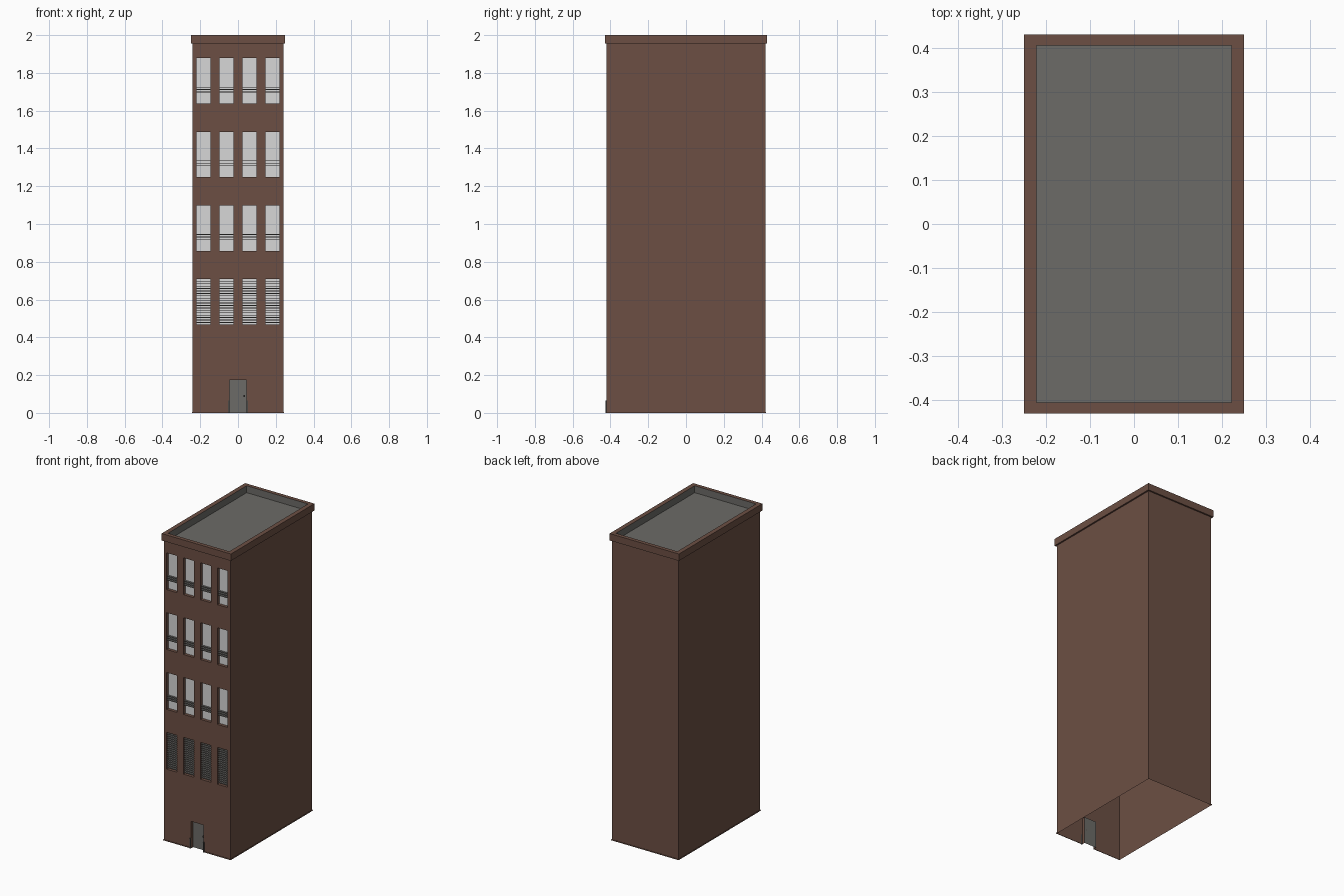
import bpy, bmesh

if "Cube" in bpy.data.objects:
    bpy.data.objects.remove(bpy.data.objects["Cube"])


def material(name, rgb):
    m = bpy.data.materials.new(name)
    m.diffuse_color = (*rgb, 1)
    m.use_nodes = True
    m.node_tree.nodes["Principled BSDF"].inputs["Base Color"].default_value = m.diffuse_color
    return m


BROWN = material("brown brick", (0.150, 0.078, 0.057))
GREY = material("warm grey", (0.150, 0.146, 0.136))
GLASS = material("pale glass", (0.68, 0.68, 0.68))
DARK = material("dark metal", (0.07, 0.065, 0.06))


def finish(bm, name, mats):
    bmesh.ops.remove_doubles(bm, verts=bm.verts, dist=1e-5)
    me = bpy.data.meshes.new(name)
    bm.to_mesh(me)
    bm.free()
    for m in mats:
        me.materials.append(m)
    ob = bpy.data.objects.new(name, me)
    bpy.context.collection.objects.link(ob)
    return ob


def quad(bm, pts, mat=0):
    f = bm.faces.new([bm.verts.new(p) for p in pts])
    f.material_index = mat


def box(bm, x0, x1, y0, y1, z0, z1):
    r = bmesh.ops.create_cube(bm, size=1)
    for v in r["verts"]:
        v.co = ((x0 + x1) / 2 + v.co.x * (x1 - x0),
                (y0 + y1) / 2 + v.co.y * (y1 - y0),
                (z0 + z1) / 2 + v.co.z * (z1 - z0))


W, D = 0.24, 0.42
EAVE = 1.955
DEPTH = 0.02
WIN_X = [(c - 0.037, c + 0.037) for c in (-0.183, -0.061, 0.061, 0.183)]
WIN_Z = [(0.468 + 0.39 * i, 0.708 + 0.39 * i) for i in range(4)]
DOOR = (-0.044, 0.044, 0.0, 0.175)


def corners(hx, hy, z):
    return [(-hx, -hy, z), (hx, -hy, z), (hx, hy, z), (-hx, hy, z)]


def loft(bm, rings, skip=(), grey_from=99):
    for i in range(len(rings) - 1):
        a, b = corners(*rings[i]), corners(*rings[i + 1])
        for k in range(4):
            if k not in skip:
                n = (k + 1) % 4
                quad(bm, [a[k], a[n], b[n], b[k]], 1 if i >= grey_from else 0)


# side and back walls, open underneath
bm = bmesh.new()
loft(bm, [(W, D, 0), (W, D, EAVE)], skip=(0,))
finish(bm, "side_and_back_walls", [BROWN])

# cornice, parapet and sunken roof
bm = bmesh.new()
loft(bm, [(W, D, EAVE), (0.25, 0.43, EAVE), (0.25, 0.43, 2.0),
          (0.221, 0.405, 2.0), (0.221, 0.405, 1.955)], grey_from=3)
quad(bm, corners(0.221, 0.405, 1.955), 1)
finish(bm, "cornice_and_roof", [BROWN, GREY])

# front wall: grid of cells, openings become recesses
bm = bmesh.new()
openings = [(x0, x1, z0, z1, 1) for x0, x1 in WIN_X for z0, z1 in WIN_Z]
openings.append((*DOOR, 2))
xs = sorted({-W, W} | {x for o in openings for x in o[:2]})
zs = sorted({0.0, EAVE} | {z for o in openings for z in o[2:4]})
y, yi = -D, -D + DEPTH
for x0, x1 in zip(xs, xs[1:]):
    for z0, z1 in zip(zs, zs[1:]):
        cx, cz = (x0 + x1) / 2, (z0 + z1) / 2
        if not any(o[0] < cx < o[1] and o[2] < cz < o[3] for o in openings):
            quad(bm, [(x0, y, z0), (x1, y, z0), (x1, y, z1), (x0, y, z1)])
for x0, x1, z0, z1, mat in openings:
    ring = [(x0, z0), (x1, z0), (x1, z1), (x0, z1)]
    quad(bm, [(x, yi, z) for x, z in ring], mat)
    for k in range(4):
        (ax, az), (bx, bz) = ring[k], ring[(k + 1) % 4]
        if az == bz == 0:
            continue
        quad(bm, [(ax, y, az), (bx, y, bz), (bx, yi, bz), (ax, yi, az)])
finish(bm, "front_wall", [BROWN, GLASS, GREY])

# horizontal slats: full louvres on the lowest row, three bars above
bm = bmesh.new()
for x0, x1 in WIN_X:
    for row, (z0, z1) in enumerate(WIN_Z):
        count, start = (18, 0.011) if row == 0 else (3, 0.061)
        for i in range(count):
            z = z0 + start + i * 0.0128
            box(bm, x0, x1, -D + 0.004, -D + 0.017, z - 0.002, z + 0.002)
finish(bm, "window_slats", [GREY])

# thin ground trim around the base
bm = bmesh.new()
r = 0.003
loft(bm, [(W + r, D + r, 0), (W + r, D + r, 0.005), (W, D, 0.005)], skip=(0,))
for x0, x1 in ((-W - r, DOOR[0]), (DOOR[1], W + r)):
    box(bm, x0, x1, -D - r, -D, 0, 0.005)
finish(bm, "base_trim", [BROWN])

# low guards beside the door, and its handle
bm = bmesh.new()
for s in (-1, 1):
    a, b = sorted((s * 0.046, s * 0.053))
    box(bm, a, b, -D - 0.005, -D, 0, 0.065)
box(bm, 0.030, 0.038, -D + 0.012, -D + 0.02, 0.085, 0.095)
finish(bm, "door_guards_and_handle", [DARK])
